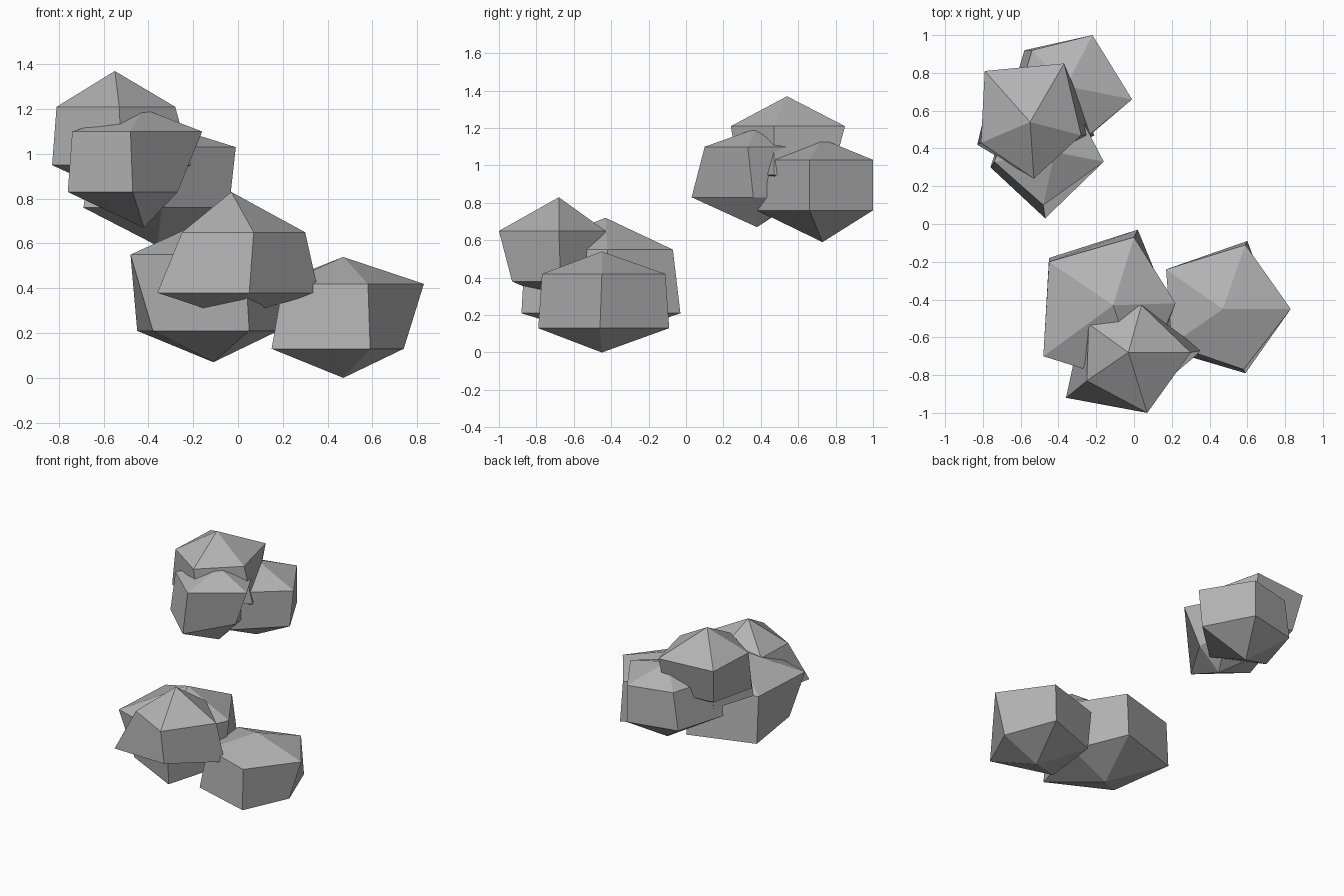
import bpy
import bmesh

default_cube = bpy.data.objects.get("Cube")
if default_cube:
    bpy.data.objects.remove(default_cube, do_unlink=True)

# One plain grey for every lump
grey = bpy.data.materials.new("stone grey")
grey.use_nodes = True
colour = (0.45, 0.45, 0.45, 1)
grey.diffuse_color = colour
shader = next(n for n in grey.node_tree.nodes if n.type == "BSDF_PRINCIPLED")
shader.inputs["Base Color"].default_value = colour


def make_lump(name, peak, levels, shoulder, base):
    """Five-sided faceted lump: peak, shoulder ring, base ring and lowest point.

    peak is the (x, y) of the central axis, levels lists the heights of the
    lowest point, base, shoulder and top, and each ring is a counter-clockwise
    outline of (x, y) points.
    """
    low, base_height, shoulder_height, top = levels
    bm = bmesh.new()
    top_vert = bm.verts.new((*peak, top))
    low_vert = bm.verts.new((*peak, low))
    upper = [bm.verts.new((*point, shoulder_height)) for point in shoulder]
    lower = [bm.verts.new((*point, base_height)) for point in base]
    count = len(upper)
    for i in range(count):
        j = (i + 1) % count
        bm.faces.new((upper[i], upper[j], top_vert))
        bm.faces.new((lower[i], lower[j], upper[j], upper[i]))
        bm.faces.new((lower[j], lower[i], low_vert))
    bmesh.ops.recalc_face_normals(bm, faces=bm.faces[:])

    mesh = bpy.data.meshes.new(name)
    bm.to_mesh(mesh)
    bm.free()
    mesh.materials.append(grey)
    lump = bpy.data.objects.new(name, mesh)
    bpy.context.collection.objects.link(lump)
    return lump


# Lower cluster, towards the front
make_lump(
    "lower_left_lump", peak=(.47, -.45), levels=(0, .13, .42, .54),
    shoulder=[(.83, -.45), (.59, -.11), (.17, -.24), (.2, -.64), (.58, -.77)],
    base=[(.74, -.46), (.6, -.09), (.2, -.24), (.15, -.66), (.59, -.79)])
make_lump(
    "lower_right_lump", peak=(-.11, -.43), levels=(.07, .21, .55, .72),
    shoulder=[(.22, -.42), (0, -.07), (-.45, -.2), (-.48, -.7), (.03, -.86)],
    base=[(.18, -.42), (.02, -.03), (-.45, -.18), (-.38, -.66), (.05, -.88)])
make_lump(
    "lower_front_lump", peak=(-.03, -.68), levels=(.27, .38, .65, .83),
    shoulder=[(.3, -.68), (.04, -.43), (-.24, -.53), (-.25, -.83), (.07, -1)],
    base=[(.36, -.67), (.05, -.45), (-.28, -.55), (-.36, -.92), (.05, -.93)])

# Upper cluster, towards the back
make_lump(
    "upper_top_lump", peak=(-.55, .54), levels=(.82, .95, .21 + 1, 1.37),
    shoulder=[(-.28, .47), (-.37, .85), (-.79, .81), (-.81, .43), (-.53, .24)],
    base=[(-.21, .47), (-.38, .78), (-.75, .75), (-.83, .42), (-.52, .28)])
make_lump(
    "upper_front_lump", peak=(-.42, .38), levels=(.67, .83, 1.1, 1.2),
    shoulder=[(-.16, .33), (-.3, .6), (-.62, .62), (-.74, .33), (-.48, .1)],
    base=[(-.27, .36), (-.3, .6), (-.66, .62), (-.76, .3), (-.47, .03)])
make_lump(
    "upper_back_lump", peak=(-.36, .73), levels=(.59, .76, 1.03, 1.14),
    shoulder=[(-.01, .66), (-.22, 1), (-.54, .92), (-.65, .55), (-.3, .42)],
    base=[(-.04, .66), (-.22, 1), (-.58, .92), (-.69, .55), (-.34, .38)])
